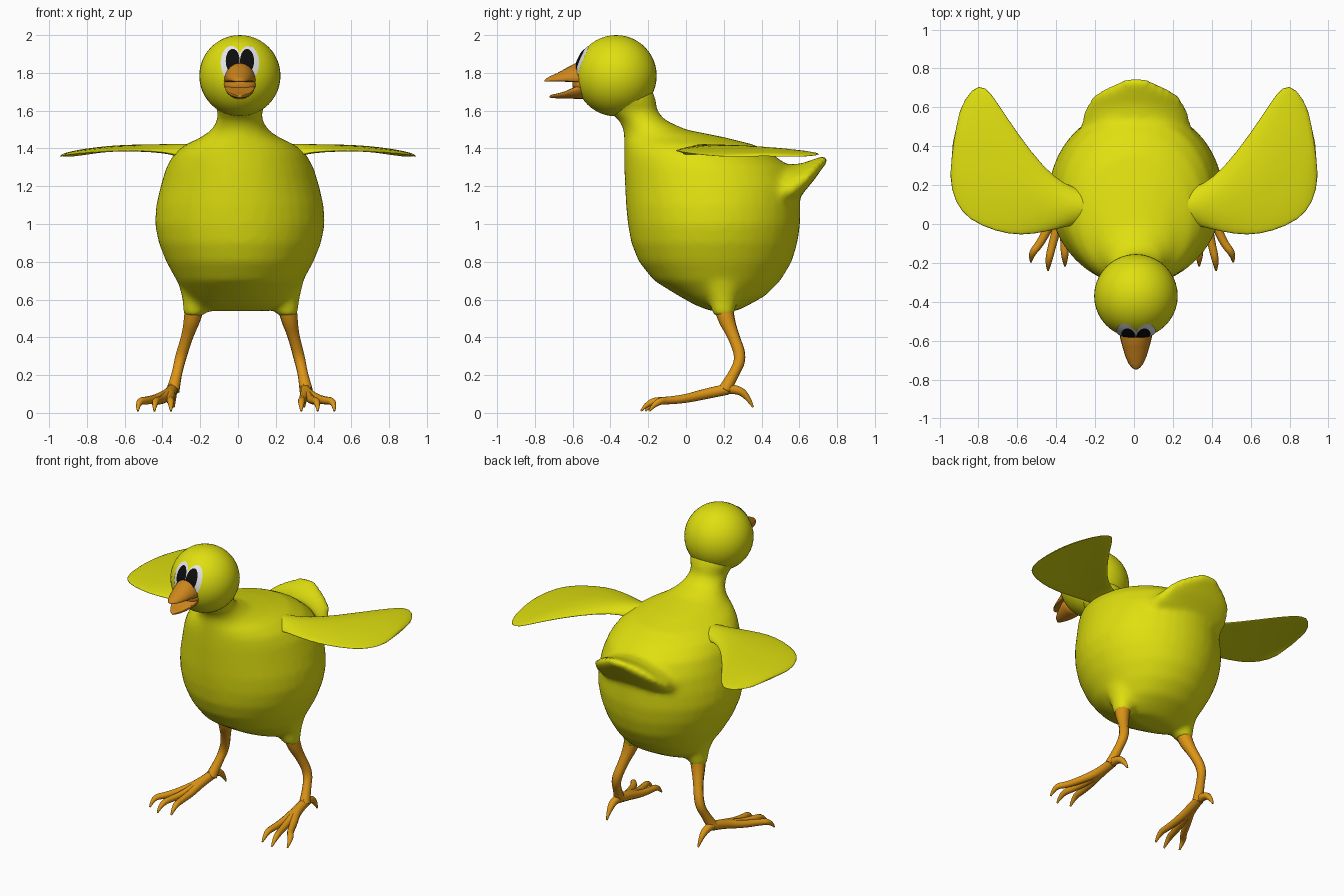
import bpy, bmesh, math
from mathutils import Vector

if "Cube" in bpy.data.objects:
    bpy.data.objects.remove(bpy.data.objects["Cube"])

CX = 0.01  # slight sideways offset of the body axis


def material(name, rgb):
    m = bpy.data.materials.new(name)
    m.diffuse_color = (*rgb, 1)
    m.use_nodes = True
    m.node_tree.nodes["Principled BSDF"].inputs["Base Color"].default_value = m.diffuse_color
    return m


YELLOW = material("yellow down", (0.74, 0.74, 0.005))
LEG = material("leg orange", (0.72, 0.30, 0.008))
BEAK = material("beak orange", (0.62, 0.24, 0.012))
WHITE = material("eye white", (0.85, 0.85, 0.87))
BLACK = material("eye black", (0.004, 0.004, 0.004))


def loft(bm, rings):
    """Skin a list of point rings and close both ends."""
    rows = [[bm.verts.new(p) for p in r] for r in rings]
    n = len(rows[0])
    for a, b in zip(rows, rows[1:]):
        for i in range(n):
            j = (i + 1) % n
            bm.faces.new((a[i], a[j], b[j], b[i]))
    bm.faces.new(rows[0])
    bm.faces.new(rows[-1])


def finish(name, bm, mat, subsurf=0):
    bmesh.ops.recalc_face_normals(bm, faces=bm.faces)
    me = bpy.data.meshes.new(name)
    bm.to_mesh(me)
    bm.free()
    me.materials.append(mat)
    for p in me.polygons:
        p.use_smooth = True
    ob = bpy.data.objects.new(name, me)
    bpy.context.collection.objects.link(ob)
    if subsurf:
        ob.modifiers.new("subsurf", 'SUBSURF').levels = subsurf
        ob.modifiers["subsurf"].render_levels = subsurf
    return ob


def circle(n):
    return [(math.cos(2 * math.pi * i / n), math.sin(2 * math.pi * i / n)) for i in range(n)]


# Body: horizontal slices (z, front y, back y, half width), from belly to neck
body = [(.54, .13, .27, .17), (.57, .05, .33, .235), (.62, -.04, .42, .28),
        (.70, -.17, .50, .335), (.80, -.25, .56, .39), (.90, -.29, .59, .43),
        (1.0, -.308, .605, .45), (1.1, -.318, .605, .443), (1.2, -.323, .60, .42),
        (1.3, -.327, .55, .39), (1.37, -.328, .46, .35), (1.42, -.328, .36, .29),
        (1.46, -.328, .2, .205), (1.50, -.33, .0, .15), (1.55, -.355, -.11, .122),
        (1.60, -.42, -.152, .118), (1.66, -.49, -.16, .15), (1.72, -.5, -.18, .14)]
bm = bmesh.new()
loft(bm, [[(CX + w * c, (f + b) / 2 + (b - f) / 2 * s, z) for c, s in circle(40)]
          for z, f, b, w in body])

# Tail flap: upright slices (y, half width, bottom, top), drooping at its sides
tail = [(.25, .24, 1.08, 1.33), (.42, .275, 1.06, 1.335), (.53, .285, 1.09, 1.315),
        (.61, .27, 1.15, 1.32), (.68, .235, 1.235, 1.345), (.725, .18, 1.30, 1.36),
        (.755, .10, 1.335, 1.368)]
loft(bm, [[(CX + w * c, y - .035 * c * c, (lo + hi) / 2 + (hi - lo) / 2 * s - .05 * c * c)
           for c, s in circle(32)] for y, w, lo, hi in tail])

# Hips: tapering sleeves around the leg tops
for side in (-1, 1):
    loft(bm, [[(.015 + side * x + r * c, y + r * s, z) for c, s in circle(20)]
              for x, y, z, r in [(.17, .18, .78, .17), (.20, .185, .68, .13),
                                 (.23, .195, .60, .08), (.25, .20, .51, .053)]])
body_ob = finish("body", bm, YELLOW)
rm = body_ob.modifiers.new("blend", 'REMESH')
rm.mode = 'VOXEL'
rm.voxel_size = 0.018
rm.use_smooth_shade = True
sm = body_ob.modifiers.new("soften", 'SMOOTH')
sm.factor = 0.5
sm.iterations = 10

# Head
HEAD = Vector((CX, -.37, 1.785))
HR = .215
bm = bmesh.new()
bmesh.ops.create_uvsphere(bm, u_segments=40, v_segments=24, radius=HR)
bmesh.ops.translate(bm, verts=bm.verts, vec=HEAD)
finish("head", bm, YELLOW)

# Wings: chords (leading x, y, trailing x, y, mid height, thickness)
wing = [(.20, .00, .20, .17, 1.345, .13), (.28, .0, .28, .18, 1.365, .10),
        (.35, -.015, .355, .205, 1.382, .065), (.45, -.042, .46, .285, 1.390, .045),
        (.58, -.065, .60, .47, 1.393, .038), (.71, -.045, .70, .625, 1.388, .032),
        (.85, .015, .765, .72, 1.378, .026), (.92, .10, .83, .71, 1.368, .020),
        (.957, .25, .91, .58, 1.357, .012)]


def chord(side, lx, ly, tx, ty, z, th):
    pts = []
    for c, s in circle(20):
        u = (1 - c) / 2
        lift = th * (.55 * s if s > 0 else .3 * s) + .012 * (1 - c * c)
        pts.append((side * (lx + (tx - lx) * u), ly + (ty - ly) * u, z + lift - .005))
    return pts


for side, label in ((-1, "left"), (1, "right")):
    bm = bmesh.new()
    loft(bm, [chord(side, *w) for w in wing])
    finish(label + "_wing", bm, YELLOW, 1)

# Beak: slices (y, half width, flat edge height, ridge height)
upper = [(-.53, .085, 1.755, 1.86), (-.58, .083, 1.755, 1.853), (-.63, .07, 1.757, 1.828),
         (-.68, .055, 1.757, 1.80), (-.72, .037, 1.756, 1.782), (-.74, .02, 1.755, 1.770),
         (-.748, .006, 1.756, 1.763)]
lower = [(-.53, .08, 1.735, 1.66), (-.59, .078, 1.722, 1.663), (-.64, .063, 1.70, 1.664),
         (-.68, .045, 1.69, 1.665), (-.71, .025, 1.684, 1.667), (-.722, .006, 1.678, 1.669)]
for name, slices in (("upper_beak", upper), ("lower_beak", lower)):
    bm = bmesh.new()
    loft(bm, [[(CX + w * c, y, flat + (ridge - flat) * (s if s > 0 else .06 * s))
               for c, s in circle(20)] for y, w, flat, ridge in slices])
    finish(name, bm, BEAK)

# Mouth lining joining both beak halves
bm = bmesh.new()
bmesh.ops.create_uvsphere(bm, u_segments=20, v_segments=12, radius=1)
for v in bm.verts:
    v.co = Vector((CX + .085 * v.co.x, -.557 + .045 * v.co.y, 1.74 + .055 * v.co.z))
finish("mouth", bm, BEAK)


# Eyes: thin oval patches wrapped on the head
def eye_patch(name, x, z, w, h, lift, mat):
    bm = bmesh.new()

    def on_head(px, pz):
        d = (HR + lift) ** 2 - px * px - (pz - HEAD.z) ** 2
        return bm.verts.new((CX + px, HEAD.y - math.sqrt(d), pz))

    centre = on_head(x, z)
    rows = [[on_head(x + w * k * c, z + h * k * s) for c, s in circle(28)]
            for k in (.25, .5, .75, 1)]
    for i in range(28):
        j = (i + 1) % 28
        bm.faces.new((centre, rows[0][i], rows[0][j]))
        for a, b in zip(rows, rows[1:]):
            bm.faces.new((a[i], b[i], b[j], a[j]))
    if sum(f.normal.y for f in bm.faces if not f.normal_update()) > 0:
        bmesh.ops.reverse_faces(bm, faces=bm.faces)
    me_ob = finish(name, bm, mat)
    return me_ob


for side, label in ((-1, "left"), (1, "right")):
    eye_patch(label + "_eye_white", side * .046, 1.853, .056, .09, .004 + side * .0003, WHITE)
    eye_patch(label + "_pupil", side * .038, 1.863, .037, .064, .008, BLACK)


# Legs and feet: tapered tubes given as (x, y, z, radius)
def tube(curve, pts):
    sp = curve.splines.new('NURBS')
    sp.points.add(len(pts) - 1)
    for p, (x, y, z, r) in zip(sp.points, pts):
        p.co = (x, y, z, 1)
        p.radius = r
    sp.order_u = 3
    sp.use_endpoint_u = True
    sp.resolution_u = 5


for side, label in ((-1, "left"), (1, "right")):
    cu = bpy.data.curves.new(label + "_leg", 'CURVE')
    cu.dimensions = '3D'
    cu.bevel_depth = 1
    cu.bevel_resolution = 3
    cu.use_fill_caps = True

    def at(x, shift):
        return shift + side * x

    # shank
    tube(cu, [(at(.245, .015), .20, .56, .052), (at(.255, .015), .21, .50, .046),
              (at(.28, .013), .25, .41, .031), (at(.315, .01), .295, .29, .031),
              (at(.335, .01), .25, .20, .026), (at(.352, .008), .205, .12, .036)])
    # three front toes
    for mid, tip, reach in ((.352, .345, -.215), (.385, .432, -.238), (.425, .52, -.195)):
        tube(cu, [(at(.352, .005), .22, .125, .03), (at(.36, .0), .12, .105, .03),
                  (at(mid, -.005), 0, .075, .024),
                  (at((mid + tip) / 2, -.01), -.10, .065, .021),
                  (at(tip, -.01), reach + .04, .062, .019),
                  (at(tip, -.01), reach, .01, .005)])
    # back toe
    tube(cu, [(at(.352, .005), .19, .125, .03), (at(.352, .005), .25, .13, .026),
              (at(.348, .005), .32, .10, .02), (at(.345, .005), .355, .03, .005)])
    cu.materials.append(LEG)
    ob = bpy.data.objects.new(label + "_leg", cu)
    bpy.context.collection.objects.link(ob)
    bpy.ops.object.select_all(action='DESELECT')
    ob.select_set(True)
    bpy.context.view_layer.objects.active = ob
    bpy.ops.object.convert(target='MESH')
    bpy.ops.object.shade_smooth_by_angle(angle=math.radians(60))
